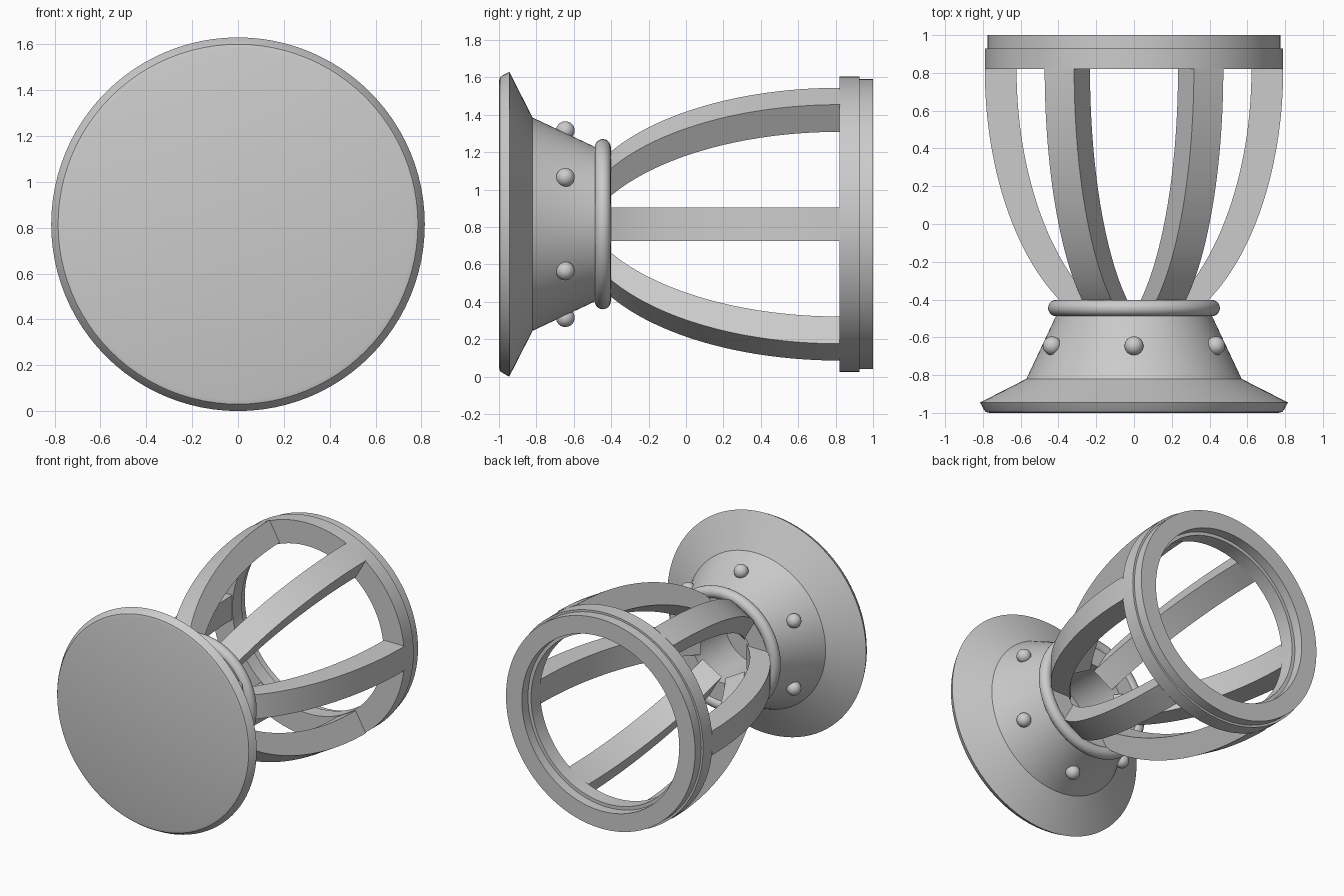
import bpy, bmesh
from math import sin, cos, pi, sqrt, radians
from mathutils import Matrix, Vector

cube = bpy.data.objects.get("Cube")
if cube:
    bpy.data.objects.remove(cube, do_unlink=True)

AXIS_Z = 0.815                      # height of the horizontal main axis
CENTRE = Vector((0, 0, AXIS_Z))

grey = bpy.data.materials.new("plain grey")
grey.use_nodes = True
grey.diffuse_color = (0.6, 0.6, 0.6, 1)
grey.node_tree.nodes["Principled BSDF"].inputs["Base Color"].default_value = (0.6, 0.6, 0.6, 1)


def finish(name, bm, angle=30):
    bmesh.ops.remove_doubles(bm, verts=bm.verts, dist=1e-5)
    bmesh.ops.recalc_face_normals(bm, faces=bm.faces)
    mesh = bpy.data.meshes.new(name)
    bm.to_mesh(mesh)
    bm.free()
    mesh.materials.append(grey)
    ob = bpy.data.objects.new(name, mesh)
    ob.location = CENTRE
    bpy.context.collection.objects.link(ob)
    bpy.ops.object.select_all(action='DESELECT')
    ob.select_set(True)
    bpy.context.view_layer.objects.active = ob
    bpy.ops.object.shade_smooth_by_angle(angle=radians(angle))
    return ob


def lathe(name, profile, closed=False, steps=96, angle=30):
    """Spin (y, radius) points around the y axis."""
    bm = bmesh.new()
    verts = [bm.verts.new((r, y, 0)) for y, r in profile]
    pairs = list(zip(verts, verts[1:]))
    if closed:
        pairs.append((verts[-1], verts[0]))
    edges = [bm.edges.new(p) for p in pairs]
    bmesh.ops.spin(bm, geom=verts + edges, cent=(0, 0, 0), axis=(0, 1, 0),
                   angle=2 * pi, steps=steps)
    return finish(name, bm, angle)


# Flared base with a blind socket in its narrow end
lathe("base", [(-1, 0), (-1, 0.765), (-0.995, 0.785), (-0.98, 0.796), (-0.945, 0.815),
               (-0.82, 0.57), (-0.48, 0.41), (-0.42, 0.40), (-0.42, 0.24),
               (-0.8, 0.24), (-0.8, 0)])

# Round collar bead
bead = [(-0.445 + 0.043 * sin(a), 0.412 + 0.043 * cos(a))
        for a in (2 * pi * i / 20 for i in range(20))]
lathe("collar", bead, closed=True, angle=40)

# Stepped open ring at the wide end
lathe("end_ring", [(0.82, 0.62), (0.82, 0.79), (0.928, 0.79), (0.928, 0.775),
                   (1, 0.775), (1, 0.645), (0.928, 0.645), (0.928, 0.62)], closed=True)


# Curved ribs between collar and ring
def rib(name, turn):
    bm = bmesh.new()
    start, end, n = -0.44, 0.823, 28
    rows = []
    for i in range(n + 1):
        y = start + (end - start) * i / n
        outer = 0.79 * sqrt(1 - ((0.823 - y) / 1.415) ** 2)
        inner = outer - 0.168
        rows.append([bm.verts.new((r, y, z)) for r, z in
                     ((inner, -0.09), (outer, -0.09), (outer, 0.09), (inner, 0.09))])
    for a, b in zip(rows, rows[1:]):
        for k in range(4):
            m = (k + 1) % 4
            bm.faces.new((a[k], a[m], b[m], b[k]))
    bm.faces.new(rows[0])
    bm.faces.new(rows[-1])
    bm.transform(Matrix.Rotation(turn, 4, 'Y'))
    finish(name, bm)


for i in range(6):
    turn = i * pi / 3
    rib(f"rib_{i + 1}", turn)
    # Round studs sit midway between the ribs
    a = turn + pi / 6
    bm = bmesh.new()
    bmesh.ops.create_uvsphere(bm, u_segments=24, v_segments=16, radius=0.05)
    bm.transform(Matrix.Translation((0.5 * cos(a), -0.645, 0.5 * sin(a))))
    finish(f"stud_{i + 1}", bm, 60)
